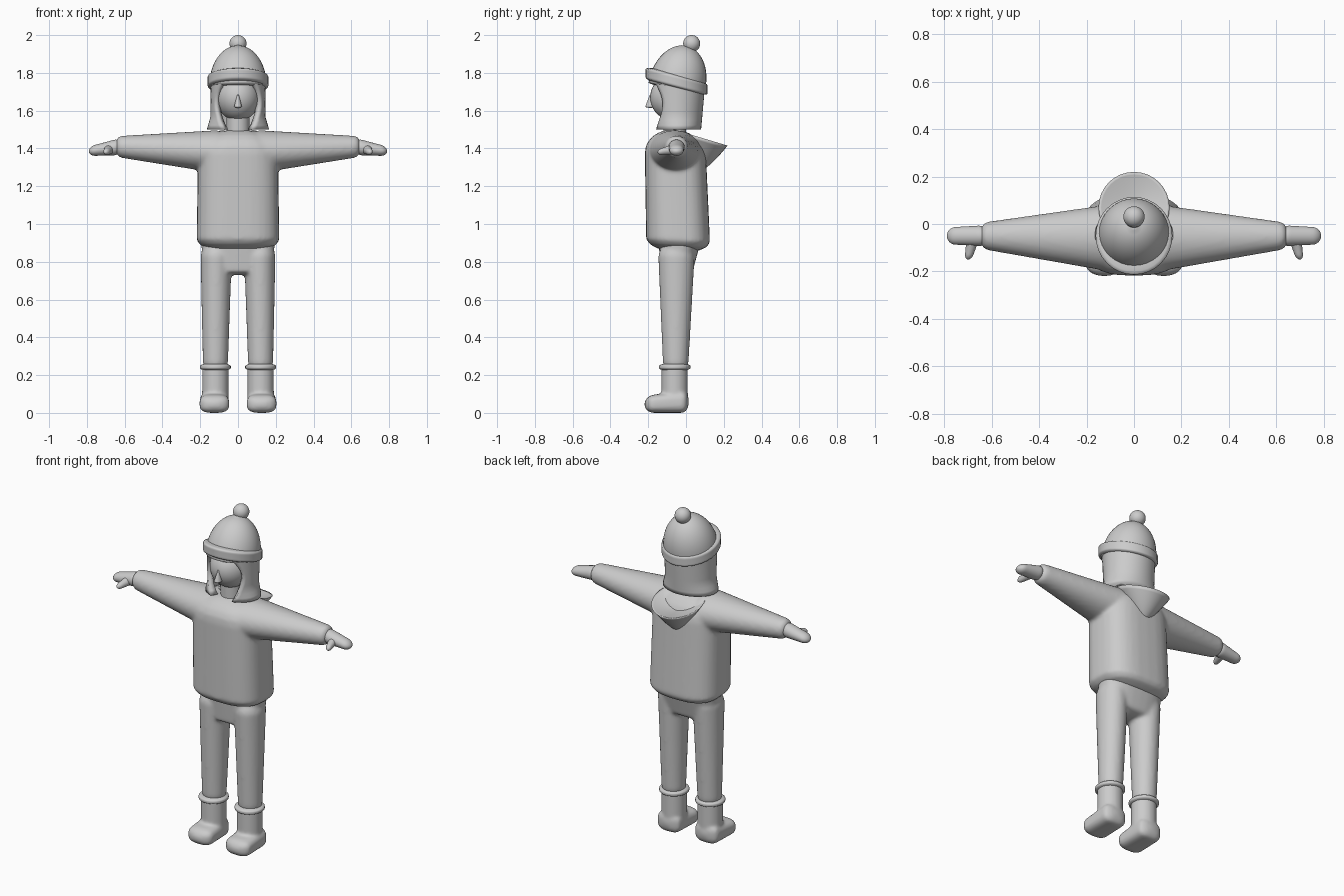
import bpy, bmesh, math
from mathutils import Vector, Matrix

cube = bpy.data.objects.get("Cube")
if cube:
    bpy.data.objects.remove(cube, do_unlink=True)

grey = bpy.data.materials.new("plain grey")
grey.use_nodes = True
colour = (0.6, 0.6, 0.6, 1)
grey.diffuse_color = colour
grey.node_tree.nodes["Principled BSDF"].inputs["Base Color"].default_value = colour

X, Y, Z = Matrix.Identity(3)
SEGMENTS = 32


def squash(value, square):
    """Bend a sine or cosine towards a rounded square."""
    return math.copysign(abs(value) ** (2 / square), value)


def ring(centre, across, along, axis, square=2, lean=0):
    """Closed loop of points; lean slopes the loop along its axis."""
    points = []
    for i in range(SEGMENTS):
        angle = math.tau * i / SEGMENTS
        u = across * squash(math.cos(angle), square)
        v = along * squash(math.sin(angle), square)
        points.append(centre + u.copy() + v + axis * lean * v.length * math.copysign(1, math.sin(angle)))
    return points


def skin(bm, loops):
    """Bridge equal loops of points and cap both ends."""
    rows = [[bm.verts.new(point) for point in loop] for loop in loops]
    for low, high in zip(rows, rows[1:]):
        for i in range(len(low)):
            bm.faces.new((low[i - 1], low[i], high[i], high[i - 1]))
    bm.faces.new(rows[0])
    bm.faces.new(rows[-1])


def tube(bm, start, end, size, end_size=None, side=1, square=2, soft=(0.1, 0.1), lean=0, steps=20):
    """Tapered tube with rounded ends; soft is the share of length each end rounds over."""
    start, end = Vector(start), Vector(end)
    start.x *= side
    end.x *= side
    size, end_size = Vector(size), Vector(end_size or size)
    span = [abs(part) for part in end - start]
    axis, across, along = {0: (X, Y, Z), 1: (Y, X, Z), 2: (Z, X, Y)}[span.index(max(span))]
    loops = []
    for k in range(steps + 1):
        t = (1 - math.cos(math.pi * k / steps)) / 2
        depth = min(1, t / soft[0], (1 - t) / soft[1])
        swell = max(0.1, math.sqrt(1 - (1 - depth) ** 2))
        wide, tall = size.lerp(end_size, t) * swell
        loops.append(ring(start.lerp(end, t), across * wide, along * tall, axis, square, lean))
    skin(bm, loops)


def finish(name, bm, fuse=0):
    """Turn a bmesh into a smooth object, optionally fusing its pieces."""
    bmesh.ops.recalc_face_normals(bm, faces=bm.faces[:])
    for face in bm.faces:
        face.smooth = True
    mesh = bpy.data.meshes.new(name)
    bm.to_mesh(mesh)
    bm.free()
    mesh.materials.append(grey)
    part = bpy.data.objects.new(name, mesh)
    bpy.context.collection.objects.link(part)
    if fuse:
        remesh = part.modifiers.new("fuse", "REMESH")
        remesh.mode = "VOXEL"
        remesh.voxel_size = fuse
        remesh.use_smooth_shade = True
        blend = part.modifiers.new("blend", "SMOOTH")
        blend.factor = 0.5
        blend.iterations = 8


def single(name, *shape, **options):
    """One tube as its own object."""
    bm = bmesh.new()
    tube(bm, *shape, **options)
    finish(name, bm)


def ball(name, centre, radii):
    bm = bmesh.new()
    place = Matrix.Translation(centre) @ Matrix.Diagonal((*radii, 1))
    bmesh.ops.create_uvsphere(bm, u_segments=SEGMENTS, v_segments=20, radius=1, matrix=place)
    finish(name, bm)


# Jumper: body and sleeves fused
bm = bmesh.new()
tube(bm, (0, -0.04, 0.85), (0, -0.06, 1.5), (0.22, 0.17), (0.21, 0.16),
     square=2.8, soft=(0.1, 0.2), lean=-0.05)
for side in (1, -1):
    tube(bm, (0.05, -0.06, 1.38), (0.65, -0.05, 1.41), (0.15, 0.12), (0.055, 0.055),
         side=side, soft=(0.1, 0.04))
finish("jumper", bm, fuse=0.01)

# Hood: a sagging cone with a shallow hollow inside its sloping rim
bm = bmesh.new()
loops = []
for depth, order in ((0.18, range(1, 13)), (0.05, range(11, 0, -1))):
    for k in order:
        share = k / 12
        centre = Vector((0, 0.07, 1.46 - depth * (1 - share ** 1.3)))
        loops.append(ring(centre, X * 0.15 * share, Y * 0.15 * share, Z, lean=-0.3))
skin(bm, loops)
finish("hood", bm)

# Trousers: pelvis and legs fused
bm = bmesh.new()
tube(bm, (0, -0.05, 0.73), (0, -0.03, 0.95), (0.18, 0.08), (0.2, 0.12), square=2.5)
for side in (1, -1):
    tube(bm, (0.12, -0.055, 0.2), (0.115, -0.05, 0.9), (0.065, 0.065), (0.085, 0.1), side=side)
finish("trousers", bm, fuse=0.01)

# Boots with cuffs, mittens with thumbs
for label, side in (("left", 1), ("right", -1)):
    bm = bmesh.new()
    tube(bm, (0.12, -0.06, 0.02), (0.12, -0.06, 0.27), (0.07, 0.07), side=side)
    tube(bm, (0.125, 0.015, 0.06), (0.125, -0.22, 0.045), (0.075, 0.06), (0.08, 0.045),
         side=side, square=3, soft=(0.15, 0.2))
    finish(label + "_boot", bm, fuse=0.008)

    single(label + "_boot_cuff", (0.12, -0.06, 0.22), (0.12, -0.06, 0.265), (0.082, 0.084),
           side=side, soft=(0.4, 0.4))

    bm = bmesh.new()
    tube(bm, (0.62, -0.05, 1.41), (0.79, -0.05, 1.385), (0.045, 0.045), (0.035, 0.025),
         side=side, soft=(0.2, 0.2))
    tube(bm, (0.675, -0.04, 1.4), (0.7, -0.15, 1.38), (0.03, 0.03), (0.015, 0.015),
         side=side, soft=(0.2, 0.2))
    finish(label + "_mitten", bm)

# Head, neck and nose
ball("head", (0, -0.06, 1.67), (0.115, 0.13, 0.125))
single("neck", (0, -0.06, 1.44), (0, -0.06, 1.6), (0.06, 0.06))
single("nose", (0, -0.19, 1.615), (0, -0.18, 1.69), (0.022, 0.028), (0.004, 0.01))

# Hat flap: an open-fronted drape round the back and sides, flaring at its hem
bm = bmesh.new()
loops = []
for k in range(13):
    t = k / 12
    flare = max(0, 1 - 4 * t)
    gap = math.radians(25 + 30 * math.sin(math.pi * t))
    angles = [gap + (math.tau - 2 * gap) * i / SEGMENTS for i in range(SEGMENTS + 1)]
    wide, deep = 0.145 + 0.02 * flare, 0.125 + 0.025 * t
    loop = []
    for inset, arc in ((0, angles), (0.03 + 0.015 * flare, angles[::-1])):
        for angle in arc:
            loop.append(((wide - inset) * math.sin(angle),
                         -0.045 - (deep - inset) * math.cos(angle),
                         1.5 + 0.28 * t))
    loops.append(loop)
skin(bm, loops)
finish("hat_flap", bm)

# Hat crown, tilted band and pompom
single("hat_crown", (0, -0.05, 1.72), (0, -0.01, 1.945), (0.15, 0.15),
       soft=(0.05, 0.9), lean=-0.1)
single("hat_band", (0, -0.05, 1.71), (0, -0.05, 1.8), (0.162, 0.164),
       soft=(0.25, 0.25), lean=-0.26)
ball("pompom", (0, 0.03, 1.955), (0.045, 0.045, 0.045))
